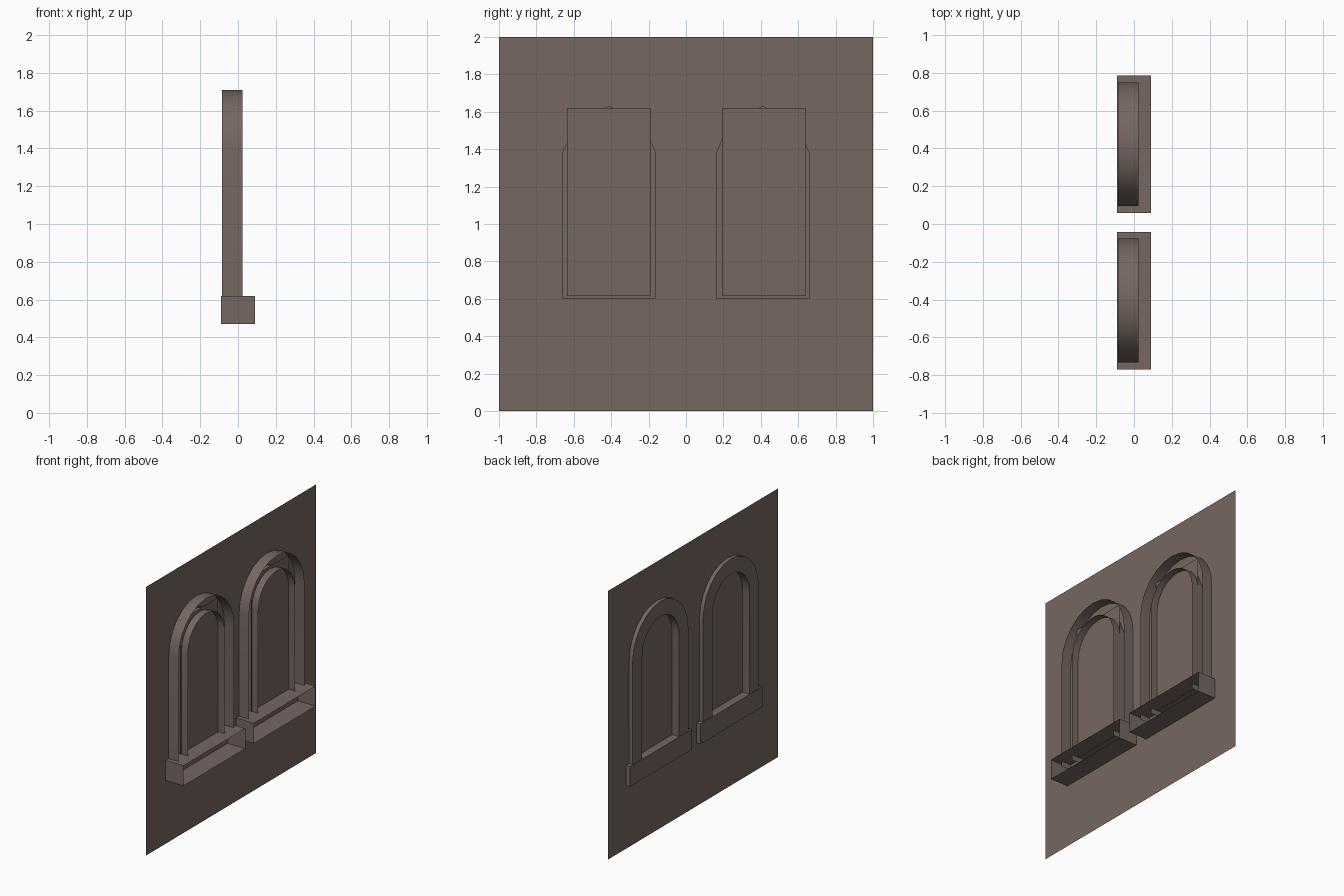
import bpy, bmesh, math
from mathutils import Vector
from mathutils.geometry import tessellate_polygon

if "Cube" in bpy.data.objects:
    bpy.data.objects.remove(bpy.data.objects["Cube"])

mat = bpy.data.materials.new("brown_stone")
mat.diffuse_color = (0.18, 0.135, 0.12, 1)
mat.use_nodes = True
mat.node_tree.nodes["Principled BSDF"].inputs["Base Color"].default_value = mat.diffuse_color

WALL_X, PANE_X = -0.057, -0.03
FRAME_BACK, FRAME_FRONT = -0.086, 0.023
SPRING_Z = 1.382          # height where the arches start to curve


def make_object(name, verts, faces, smooth=False):
    bm = bmesh.new()
    vs = [bm.verts.new(v) for v in verts]
    for f in faces:
        bm.faces.new([vs[i] for i in f])
    bmesh.ops.recalc_face_normals(bm, faces=bm.faces)
    mesh = bpy.data.meshes.new(name)
    bm.to_mesh(mesh)
    bm.free()
    mesh.materials.append(mat)
    ob = bpy.data.objects.new(name, mesh)
    bpy.context.collection.objects.link(ob)
    if smooth:
        bpy.ops.object.select_all(action='DESELECT')
        ob.select_set(True)
        bpy.context.view_layer.objects.active = ob
        bpy.ops.object.shade_smooth_by_angle(angle=math.radians(30))
    return ob


def arch(x, yc, r, bottom, segs):
    """Open arch outline: leg, half circle, leg."""
    pts = [Vector((x, yc + r, bottom))]
    for i in range(segs + 1):
        a = math.pi * i / segs
        pts.append(Vector((x, yc + r * math.cos(a), SPRING_Z + r * math.sin(a))))
    pts.append(Vector((x, yc - r, bottom)))
    return pts


def rect(x, y0, y1, z0, z1):
    return [Vector((x, y, z)) for y, z in ((y0, z0), (y1, z0), (y1, z1), (y0, z1))]


# Thin wall with two arched openings
loops = [rect(WALL_X, -1, 1, 0, 2)]
loops += [arch(WALL_X, s * 0.411, 0.246, 0.602, 4) for s in (-1, 1)]
flat = [[Vector((p.y, p.z, 0)) for p in loop] for loop in loops]
make_object("wall", [p for loop in loops for p in loop], tessellate_polygon(flat))

for side, pane_y, frame_y in (("left", -0.414, -0.406), ("right", 0.417, 0.422)):
    # Rectangular pane behind the opening
    make_object(side + "_pane", rect(PANE_X, pane_y - 0.223, pane_y + 0.223, 0.615, 1.62),
                [(0, 1, 2, 3)])

    # Hollow arched frame: outer band, face ring, inner reveal
    rows = [arch(x, frame_y, r, 0.58, 12) for x, r in (
        (FRAME_FRONT, 0.328), (FRAME_BACK, 0.328),
        (FRAME_BACK, 0.217), (FRAME_FRONT, 0.217))]
    n = len(rows[0])
    faces = [(k * n + i, k * n + i + 1, (k + 1) * n + i + 1, (k + 1) * n + i)
             for k in range(3) for i in range(n - 1)]
    make_object(side + "_arch_frame", [p for row in rows for p in row], faces, True)

    # Sill box, open on its inner side
    box = [p for x in (-0.09, 0.09)
           for p in rect(x, frame_y - 0.363, frame_y + 0.363, 0.47, 0.62)]
    sides = [(i, (i + 1) % 4, (i + 1) % 4 + 4, i + 4) for i in range(4)]
    make_object(side + "_sill", box, [(0, 1, 2, 3)] + sides)
